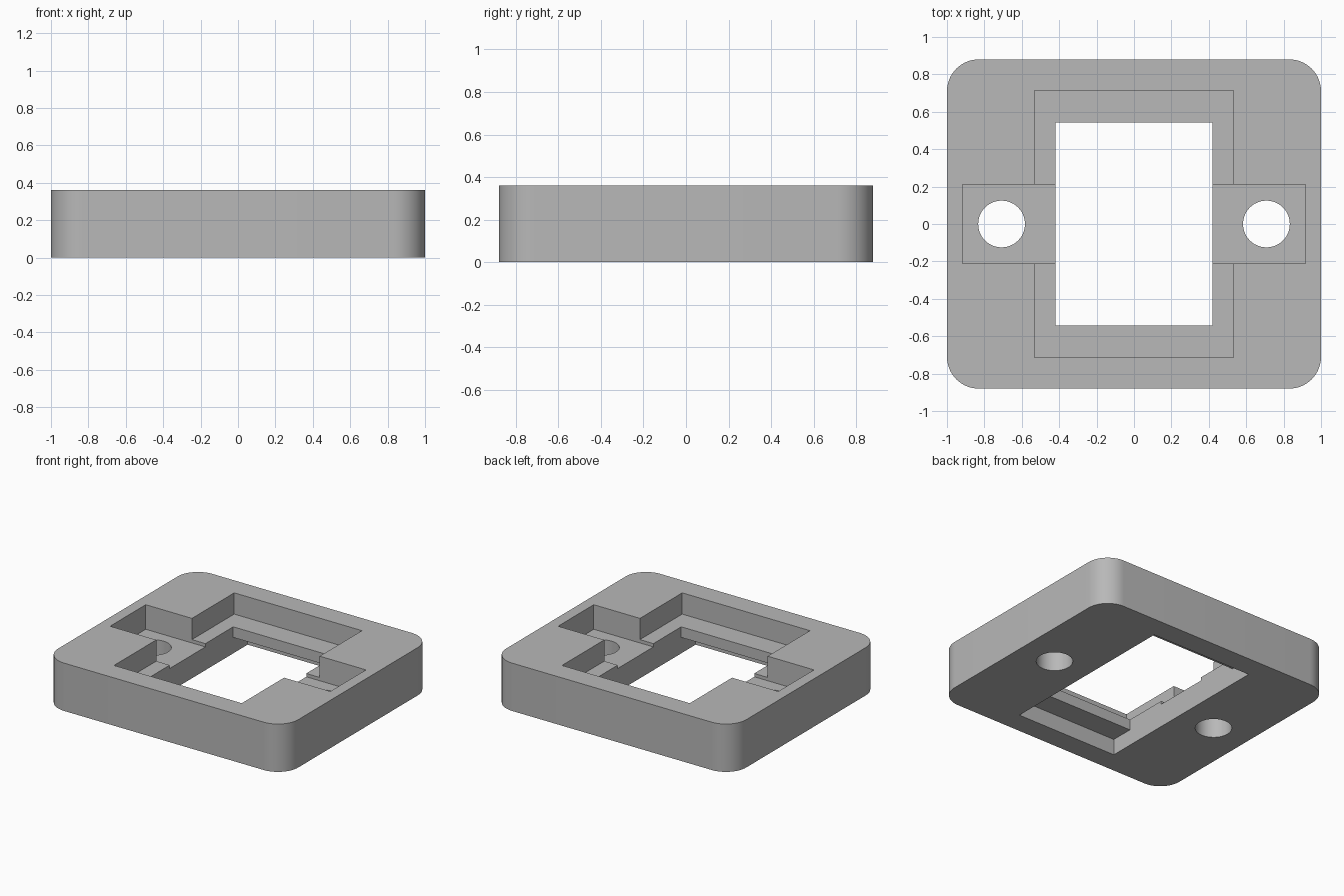
import bpy, bmesh, math

default = bpy.data.objects.get("Cube")
if default:
    bpy.data.objects.remove(default, do_unlink=True)

HEIGHT = 0.36
LEDGE_TOP, LEDGE_BOTTOM, TAB_FLOOR = 0.2, 0.12, 0.175
OVER = 0.1  # how far cutters reach past the surface

grey = bpy.data.materials.new("plain_grey")
grey.use_nodes = True
colour = (0.48, 0.48, 0.48, 1)
grey.diffuse_color = colour
grey.node_tree.nodes["Principled BSDF"].inputs["Base Color"].default_value = colour


def prism(name, outline, z0, z1):
    """Extrude a flat outline from z0 to z1."""
    bm = bmesh.new()
    face = bm.faces.new([bm.verts.new((x, y, z0)) for x, y in outline])
    top = bmesh.ops.extrude_face_region(bm, geom=[face])["geom"]
    for v in top:
        if isinstance(v, bmesh.types.BMVert):
            v.co.z = z1
    bmesh.ops.recalc_face_normals(bm, faces=bm.faces)
    mesh = bpy.data.meshes.new(name)
    bm.to_mesh(mesh)
    bm.free()
    mesh.materials.append(grey)
    obj = bpy.data.objects.new(name, mesh)
    bpy.context.collection.objects.link(obj)
    return obj


def rectangle(hx, hy):
    return [(-hx, -hy), (hx, -hy), (hx, hy), (-hx, hy)]


def arc(cx, cy, r, start, sweep, steps):
    angles = [math.radians(start + sweep * i / steps) for i in range(steps + 1)]
    return [(cx + r * math.cos(a), cy + r * math.sin(a)) for a in angles]


def rounded_rectangle(hx, hy, r):
    points = []
    for i, (sx, sy) in enumerate([(1, 1), (-1, 1), (-1, -1), (1, -1)]):
        points += arc(sx * (hx - r), sy * (hy - r), r, 90 * i, 90, 16)
    return points


# Rounded body block
body = prism("mounting_frame", rounded_rectangle(1, 0.88, 0.17), 0, HEIGHT)

# Stepped window, side tab pocket and screw holes
top = HEIGHT + OVER
cutters = [
    prism("window_cutter", rectangle(0.42, 0.543), -OVER, top),
    prism("upper_recess_cutter", rectangle(0.532, 0.715), LEDGE_TOP, top),
    prism("tab_pocket_cutter", rectangle(0.917, 0.212), TAB_FLOOR, top),
    prism("lower_recess_cutter", rectangle(0.42, 0.715), -OVER, LEDGE_BOTTOM),
]
for side in (-1, 1):
    circle = arc(side * 0.708, 0, 0.125, 0, 360, 48)[:-1]
    cutters.append(prism("screw_hole_cutter", circle, -OVER, top))

bpy.context.view_layer.objects.active = body
for cutter in cutters:
    cut = body.modifiers.new(cutter.name, "BOOLEAN")
    cut.operation = "DIFFERENCE"
    cut.solver = "EXACT"
    cut.object = cutter
    bpy.ops.object.modifier_apply(modifier=cut.name)
    bpy.data.objects.remove(cutter, do_unlink=True)

# Smooth round corners and holes, crisp edges elsewhere
bpy.ops.object.select_all(action="DESELECT")
body.select_set(True)
bpy.ops.object.shade_smooth_by_angle(angle=math.radians(30))
